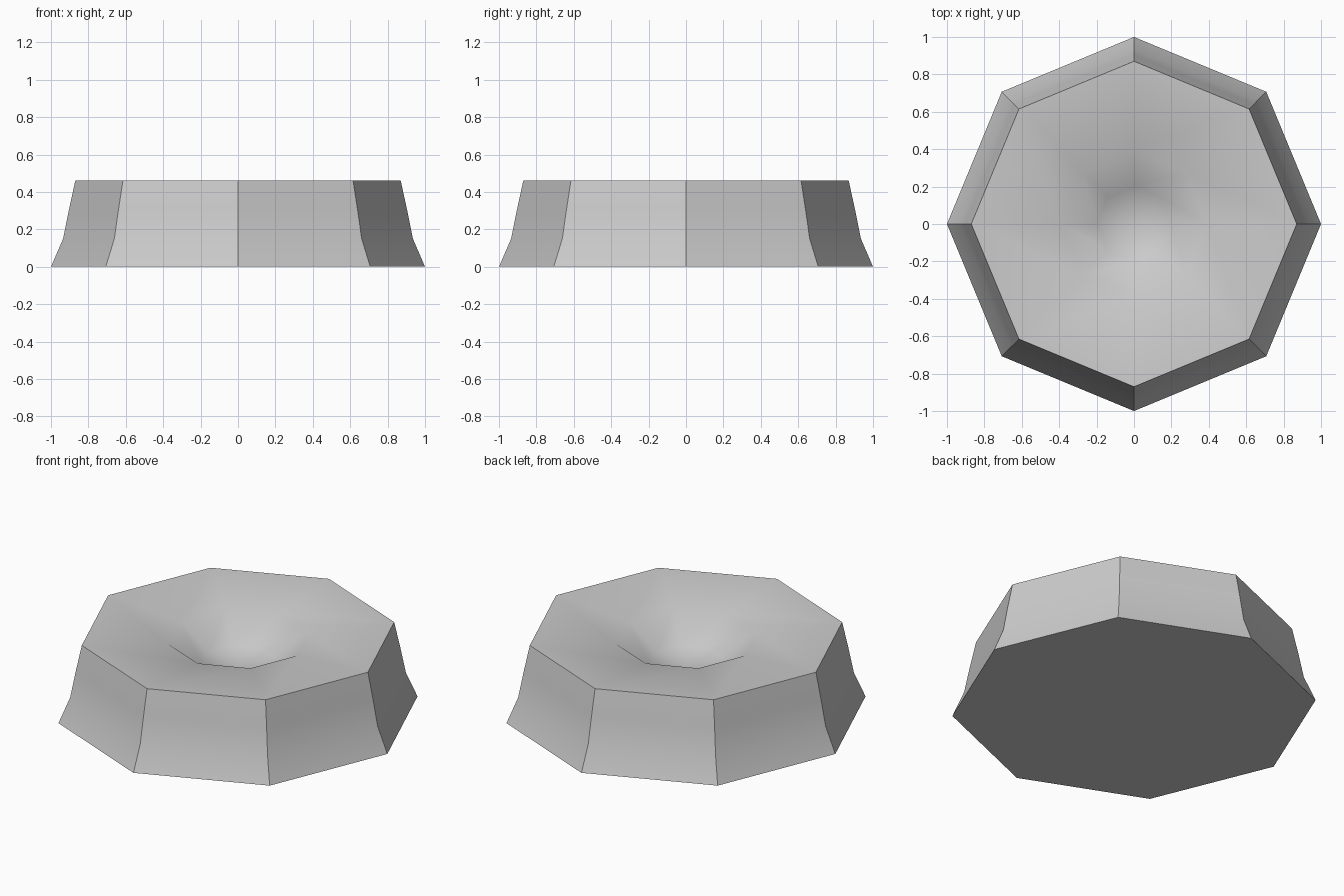
import bpy, bmesh
from math import cos, sin, pi, radians

if "Cube" in bpy.data.objects:
    bpy.data.objects.remove(bpy.data.objects["Cube"])

SIDES = 8
# Outer flared wall, rim, then the pit in the top: (radius, height)
PROFILE = [(1.0, 0.0), (0.935, 0.15), (0.905, 0.30), (0.87, 0.46),
           (0.39, 0.43), (0.20, 0.30)]
PIT_BOTTOM = 0.26


def ring(bm, r, z):
    return [bm.verts.new((r * cos(2 * pi * i / SIDES), r * sin(2 * pi * i / SIDES), z))
            for i in range(SIDES)]


bm = bmesh.new()
rings = [ring(bm, r, z) for r, z in PROFILE]

# Walls, rim and pit slopes
for a, b in zip(rings, rings[1:]):
    for i in range(SIDES):
        j = (i + 1) % SIDES
        bm.faces.new((a[i], a[j], b[j], b[i]))

# Flat underside
bm.faces.new(rings[0][::-1])

# Pit floor closing to a point
tip = bm.verts.new((0, 0, PIT_BOTTOM))
for i in range(SIDES):
    bm.faces.new((rings[-1][i], rings[-1][(i + 1) % SIDES], tip))

mesh = bpy.data.meshes.new("crater_mound")
bm.to_mesh(mesh)
bm.free()
obj = bpy.data.objects.new("crater_mound", mesh)
bpy.context.collection.objects.link(obj)

# Smooth pit, crisp rim and corners
bpy.context.view_layer.objects.active = obj
obj.select_set(True)
bpy.ops.object.shade_smooth_by_angle(angle=radians(40))
